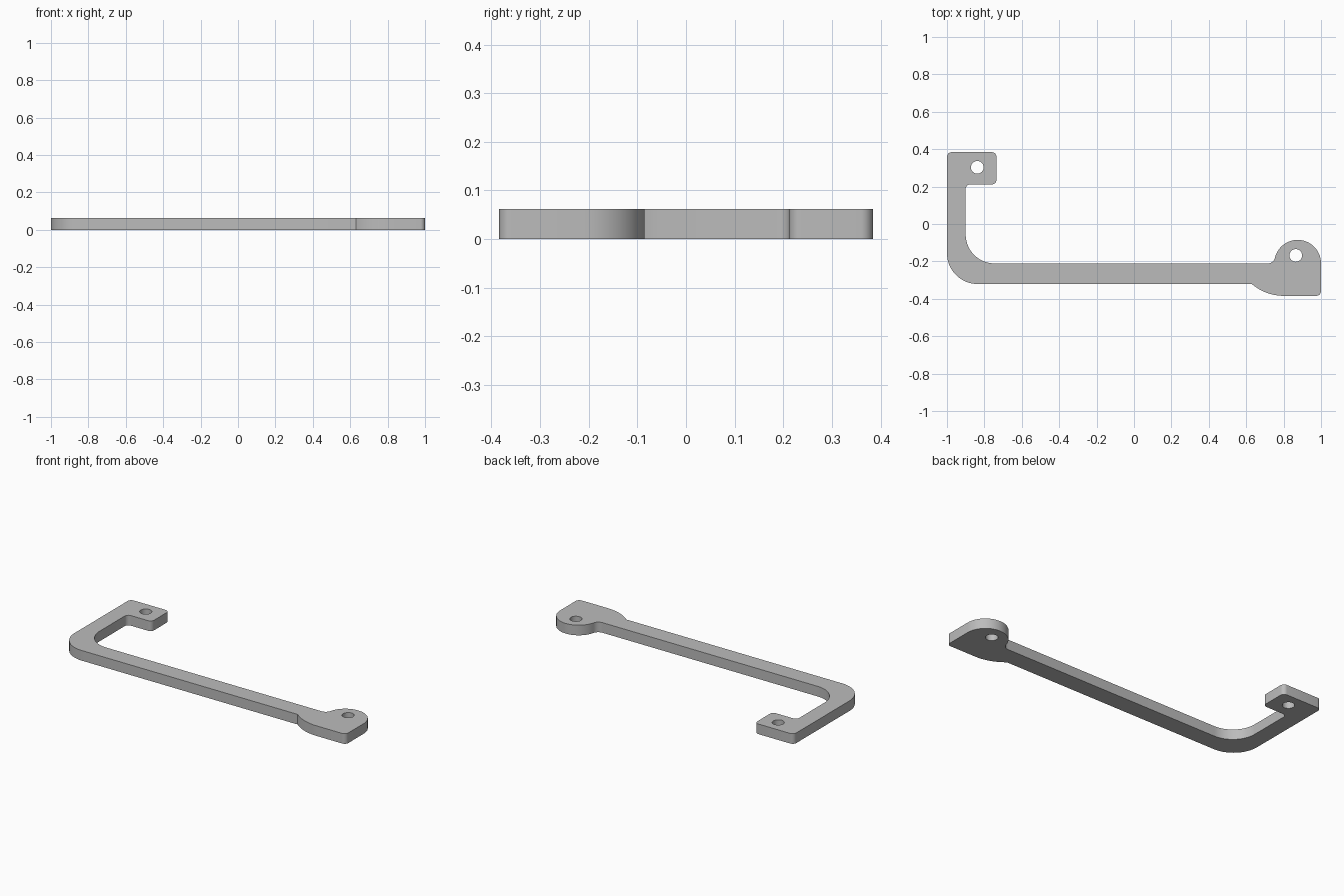
import bpy
import bmesh
from math import cos, sin, radians, atan2, hypot, degrees, sqrt

THICK = 0.062

cube = bpy.data.objects.get("Cube")
if cube:
    bpy.data.objects.remove(cube, do_unlink=True)

grey = bpy.data.materials.new("Grey metal")
grey.use_nodes = True
colour = (0.5, 0.5, 0.5, 1)
grey.diffuse_color = colour
grey.node_tree.nodes["Principled BSDF"].inputs["Base Color"].default_value = colour


def arc(cx, cy, r, start, end, steps=12):
    """Points along an arc, angles in degrees."""
    angles = [radians(start + (end - start) * i / steps) for i in range(steps + 1)]
    return [(cx + r * cos(a), cy + r * sin(a)) for a in angles]


def add_loop(bm, points):
    verts = [bm.verts.new((x, y, 0)) for x, y in points]
    return [bm.edges.new((v, verts[i - 1])) for i, v in enumerate(verts)]


# Main dimensions
left, right, front, back = -1.0, 1.0, -0.384, 0.384
arm_in, tab_right, tab_front = -0.9, -0.735, 0.212
bar_front, bar_back = -0.321, -0.211
corner = 0.025
pad_r, pad_x, pad_y = 0.125, 0.875, -0.21
bend_out, bend_in = 0.165, 0.155

# Fillet between the bar and the round pad
fil = 0.04
fil_y = bar_back + fil
fil_x = pad_x - sqrt((pad_r + fil) ** 2 - (fil_y - pad_y) ** 2)
touch = degrees(atan2(fil_y - pad_y, fil_x - pad_x))

# Swelling curve under the pad
swell_x, swell_start = 0.8, 0.63
dx, dy = swell_x - swell_start, bar_front - front
swell_r = hypot(dx, dy) ** 2 / (2 * dy)
swell_y = front + swell_r
swell_angle = degrees(atan2(bar_front - swell_y, -dx))

# Outline, counter-clockwise from the outer bend
outline = arc(left + bend_out, bar_front + bend_out, bend_out, 180, 270, 20)
outline += arc(swell_x, swell_y, swell_r, swell_angle, -90)
outline += arc(right - corner, front + corner, corner, -90, 0, 8)
outline += arc(pad_x, pad_y, pad_r, 0, touch, 28)
outline += arc(fil_x, fil_y, fil, touch - 180, -90, 8)
outline += arc(arm_in + bend_in, bar_back + bend_in, bend_in, 270, 180, 20)
outline += arc(arm_in + corner, tab_front - corner, corner, 180, 90, 8)
outline += arc(tab_right - corner, tab_front + corner, corner, -90, 0, 8)
outline += arc(tab_right - corner, back - corner, corner, 0, 90, 8)
outline += arc(left + corner, back - corner, corner, 90, 180, 8)

# Flat bracket with two screw holes, extruded upward
bm = bmesh.new()
edges = add_loop(bm, outline)
for hx, hy in ((-0.838, 0.303), (0.865, -0.168)):
    edges += add_loop(bm, arc(hx, hy, 0.034, 0, 345, 23))
bmesh.ops.triangle_fill(bm, use_beauty=True, use_dissolve=False, edges=edges)
ext = bmesh.ops.extrude_face_region(bm, geom=bm.faces[:], use_keep_orig=True)
top = [g for g in ext["geom"] if isinstance(g, bmesh.types.BMVert)]
bmesh.ops.translate(bm, verts=top, vec=(0, 0, THICK))
bmesh.ops.recalc_face_normals(bm, faces=bm.faces[:])

mesh = bpy.data.meshes.new("bracket")
bm.to_mesh(mesh)
bm.free()
mesh.materials.append(grey)
bracket = bpy.data.objects.new("bracket", mesh)
bpy.context.collection.objects.link(bracket)

# Smooth curves, sharp rims
bpy.ops.object.select_all(action="DESELECT")
bracket.select_set(True)
bpy.context.view_layer.objects.active = bracket
bpy.ops.object.shade_smooth_by_angle(angle=radians(30))
